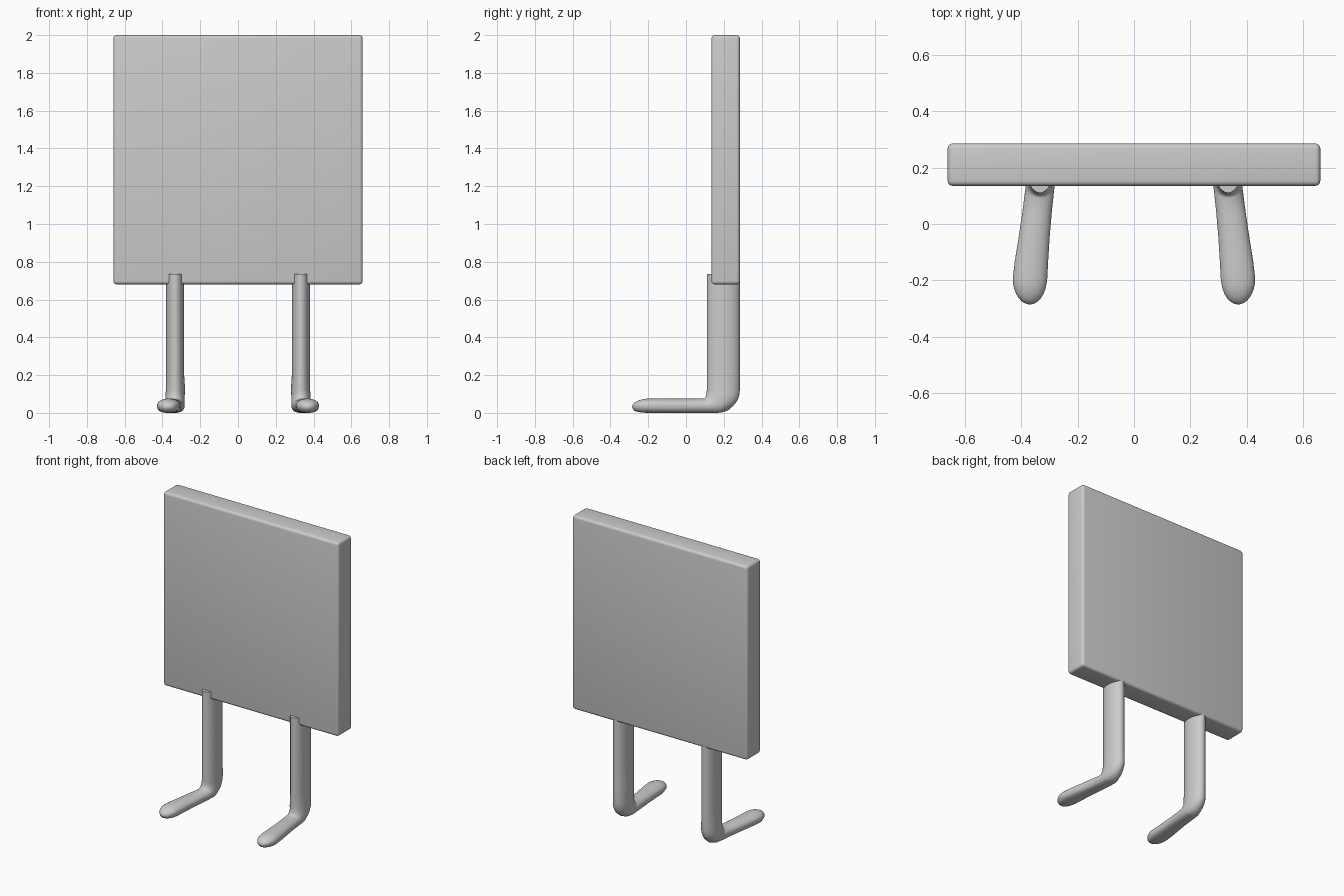
import bpy, bmesh, math

if "Cube" in bpy.data.objects:
    bpy.data.objects.remove(bpy.data.objects["Cube"])

grey = bpy.data.materials.new("light grey")
grey.diffuse_color = (0.6, 0.6, 0.6, 1)
grey.use_nodes = True
grey.node_tree.nodes["Principled BSDF"].inputs["Base Color"].default_value = grey.diffuse_color


def finish(name, bm):
    bmesh.ops.recalc_face_normals(bm, faces=bm.faces)
    mesh = bpy.data.meshes.new(name)
    bm.to_mesh(mesh)
    bm.free()
    mesh.materials.append(grey)
    ob = bpy.data.objects.new(name, mesh)
    bpy.context.collection.objects.link(ob)
    bpy.ops.object.select_all(action='DESELECT')
    ob.select_set(True)
    bpy.context.view_layer.objects.active = ob
    bpy.ops.object.shade_smooth_by_angle(angle=math.radians(40))
    return ob


# Upright square panel with softly rounded edges
bm = bmesh.new()
bmesh.ops.create_cube(bm, size=1)
for v in bm.verts:
    v.co = (v.co.x * 1.32, v.co.y * 0.15 + 0.21, v.co.z * 1.32 + 1.34)
bmesh.ops.bevel(bm, geom=bm.edges[:], offset=0.018, segments=4,
                profile=0.5, affect='EDGES')
finish("panel", bm)

# Leg sections: inner (y, z), outer (y, z), centre x, half width, sole flatness
sections = [((0.11, 0.735), (0.285, 0.735), 0.333, 0.048, 1),
            ((0.11, 0.20), (0.285, 0.20), 0.333, 0.048, 1),
            ((0.11, 0.12), (0.285, 0.12), 0.331, 0.051, 1)]
# Rounded heel
for i in range(1, 7):
    t = i / 6 * math.pi / 2
    sections.append(((0.11 - 0.018 * (1 - math.cos(t)), 0.12 - 0.045 * math.sin(t)),
                     (0.165 + 0.12 * math.cos(t), 0.115 - 0.11 * math.sin(t)),
                     0.333, 0.051, 1 - 0.25 * i / 6))
# Foot widening forwards and turning outwards
sections += [((0.04, 0.075), (0.05, 0.005), 0.343, 0.052, 0.7),
             ((-0.05, 0.075), (-0.05, 0.005), 0.354, 0.055, 0.65),
             ((-0.13, 0.076), (-0.13, 0.005), 0.363, 0.059, 0.65),
             ((-0.19, 0.076), (-0.19, 0.005), 0.368, 0.061, 0.65)]
# Rounded toe
for i in range(1, 8):
    t = i / 7 * math.radians(86)
    y, c = -0.19 - 0.095 * math.sin(t), math.cos(t)
    sections.append(((y, 0.033 + 0.043 * c), (y, 0.033 - 0.028 * c ** 0.7),
                     0.369, 0.061 * c, 0.65))


def leg(name, side):
    bm = bmesh.new()
    n, rings = 28, []
    for (iy, iz), (oy, oz), cx, hw, flat in sections:
        ring = []
        for k in range(n):
            a = 2 * math.pi * k / n
            s, c = math.sin(a), math.cos(a)
            if s < 0:
                s = -abs(s) ** flat
            f = (1 - s) / 2
            ring.append(bm.verts.new((side * (cx + hw * c),
                                      iy + (oy - iy) * f, iz + (oz - iz) * f)))
        rings.append(ring)
    for a, b in zip(rings, rings[1:]):
        for k in range(n):
            j = (k + 1) % n
            bm.faces.new((a[k], a[j], b[j], b[k]))
    bm.faces.new(rings[0])
    bm.faces.new(rings[-1])
    for v in bm.verts:
        v.co.z = max(v.co.z - 0.005, 0) if v.co.z < 0.02 else v.co.z
    finish(name, bm)


leg("right_leg", 1)
leg("left_leg", -1)
